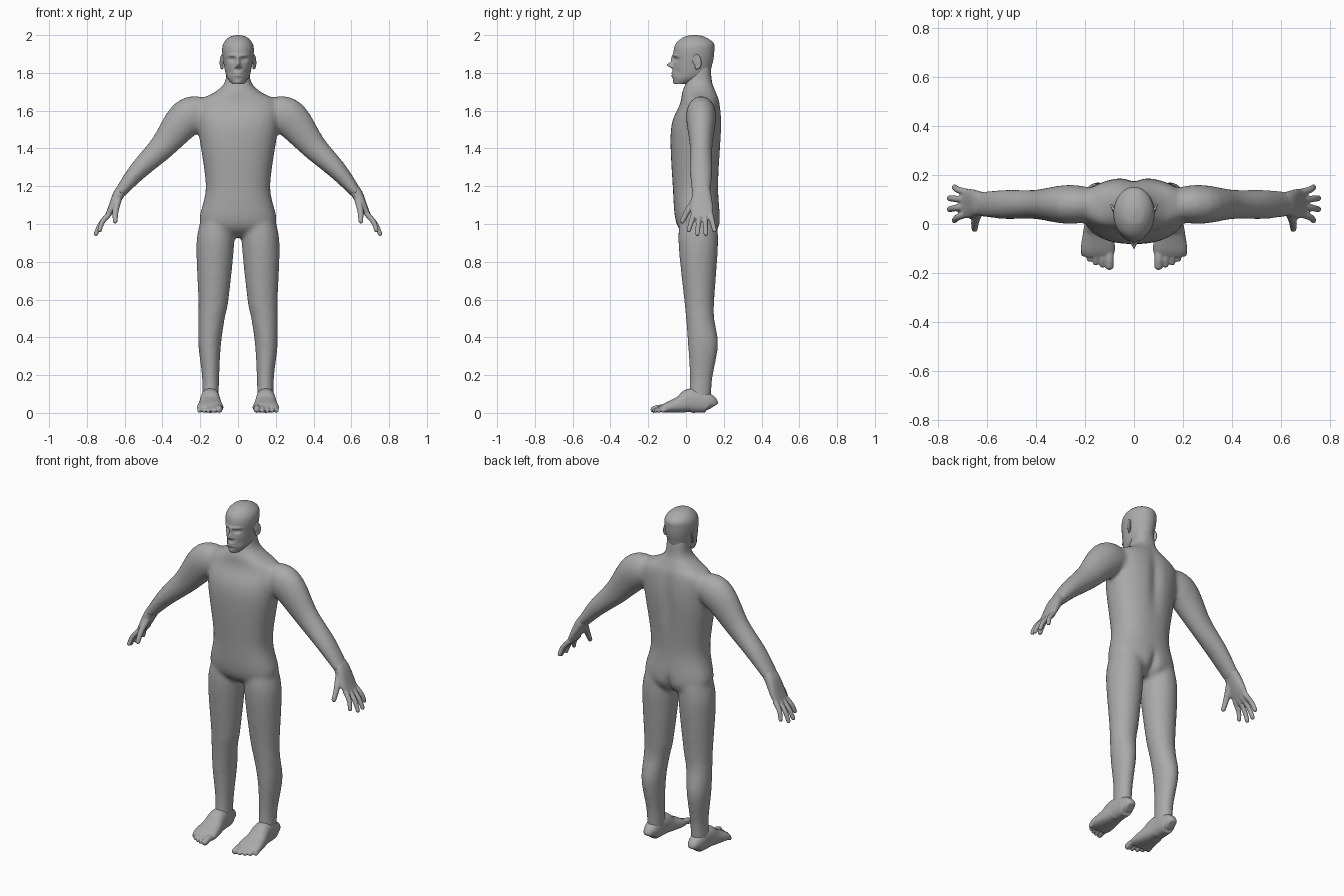
import bpy, bmesh, math
from mathutils import Vector, Matrix

if "Cube" in bpy.data.objects:
    bpy.data.objects.remove(bpy.data.objects["Cube"], do_unlink=True)

GREY = (0.4, 0.4, 0.4, 1)
skin = bpy.data.materials.new("plain_grey")
skin.use_nodes = True
skin.diffuse_color = GREY
skin.node_tree.nodes["Principled BSDF"].inputs["Base Color"].default_value = GREY
ACROSS, DEPTH, UP = Matrix.Identity(3)
SIDES = {"left": 1, "right": -1}


def spline(rows, steps):
    """Catmull-Rom curve through rows of numbers."""
    rows = [Vector(row) for row in rows]
    last = len(rows) - 1
    curve = []
    for i in range(last):
        start, end = rows[i], rows[i + 1]
        leave = (end - rows[max(i - 1, 0)]) / 2
        arrive = (rows[min(i + 2, last)] - start) / 2
        for step in range(steps):
            t = step / steps
            ease = t * t * (3 - 2 * t)
            curve.append(start.lerp(end, ease) + leave * t * (1 - t) ** 2 - arrive * t * t * (1 - t))
    return curve + [rows[last]]


def rounded(value, power):
    return math.copysign(abs(value) ** (2 / power), value)


def tube(bm, rows, ref, sides=32, steps=6, power=2, axis=None):
    """Skin oval rings; a row is a centre, the half size along ref and the half size across."""
    path = spline(rows, steps)
    last = len(path) - 1
    rings = []
    for i, row in enumerate(path):
        along = axis or Vector(path[min(i + 1, last)][:3]) - Vector(path[max(i - 1, 0)][:3])
        along = along.normalized()
        u = (ref - along * ref.dot(along)).normalized()
        v = along.cross(u)
        ring = []
        for k in range(sides):
            angle = math.tau * k / sides
            offset = u * row[3] * rounded(math.cos(angle), power)
            offset += v * row[4] * rounded(math.sin(angle), power)
            ring.append(bm.verts.new(Vector(row[:3]) + offset))
        rings.append(ring)
    for lower, upper in zip(rings, rings[1:]):
        for k in range(sides):
            bm.faces.new((lower[k - 1], lower[k], upper[k], upper[k - 1]))
    bm.faces.new(rings[0])
    bm.faces.new(rings[-1])


def level(z, wide, front, back, x=0):
    """Horizontal ring given by its half width and its front and back limits."""
    return x, (front + back) / 2, z, (back - front) / 2, wide


def ball(bm, centre, size):
    bmesh.ops.create_uvsphere(bm, u_segments=24, v_segments=14, radius=1,
                              matrix=Matrix.Translation(centre) @ Matrix.Diagonal((*size, 1)))


def digit(bm, points, root, tip, ref):
    """Tapered finger, toe or rim with rounded ends."""
    last = len(points) - 1
    radii = [root + (tip - root) * i / last for i in range(last + 1)]
    tube(bm, [(*point, r, r) for point, r in zip(points, radii)], ref, sides=16)
    for end in (0, last):
        ball(bm, points[end], [radii[end]] * 3)


def bump(vert, x, z, wide, tall):
    return math.exp(-((vert.co.x - x) / wide) ** 2 - ((vert.co.z - z) / tall) ** 2)


def finish(bm, name, voxel=None, smooth=0):
    bmesh.ops.recalc_face_normals(bm, faces=bm.faces)
    for face in bm.faces:
        face.smooth = True
    mesh = bpy.data.meshes.new(name)
    bm.to_mesh(mesh)
    bm.free()
    mesh.materials.append(skin)
    part = bpy.data.objects.new(name, mesh)
    bpy.context.collection.objects.link(part)
    if voxel:
        blend = part.modifiers.new("blend", 'REMESH')
        blend.mode, blend.voxel_size, blend.use_smooth_shade = 'VOXEL', voxel, True
        soften = part.modifiers.new("soften", 'SMOOTH')
        soften.factor, soften.iterations = 0.5, smooth
    return part


# Torso and neck, with a groove down the spine and between the buttocks
bm = bmesh.new()
tube(bm, [level(z=.93, wide=.06, front=.02, back=.13),
          level(z=1, wide=.2, front=-.05, back=.18),
          level(z=1.2, wide=.17, front=-.07, back=.17),
          level(z=1.5, wide=.21, front=-.08, back=.19),
          level(z=1.64, wide=.21, front=-.03, back=.18),
          level(z=1.7, wide=.12, front=-.02, back=.16),
          level(z=1.75, wide=.07, front=0, back=.14),
          level(z=1.84, wide=.06, front=.02, back=.13)], DEPTH, sides=64, power=2.3, axis=UP)
for vert in bm.verts:
    if vert.co.y > .06:
        vert.co.y -= .02 * bump(vert, 0, 1.5, .03, .16) + .03 * bump(vert, 0, .97, .02, .07)

# Arms from the shoulder to the wrist, legs from the hip to the ankle
for s in SIDES.values():
    arm = [(.14, 1.58, .06, .07), (.26, 1.57, .08, .1), (.4, 1.41, .06, .07),
           (.53, 1.28, .06, .05), (.63, 1.16, .05, .03)]
    tube(bm, [(s * x, .08, z, deep, thick) for x, z, deep, thick in arm], DEPTH)
    tube(bm, [level(z=1.04, wide=.08, front=-.03, back=.16, x=s * .11),
              level(z=.9, wide=.1, front=-.04, back=.17, x=s * .12),
              level(z=.6, wide=.08, front=-.01, back=.15, x=s * .13),
              level(z=.5, wide=.07, front=0, back=.15, x=s * .14),
              level(z=.36, wide=.06, front=.01, back=.17, x=s * .15),
              level(z=.18, wide=.045, front=.02, back=.14, x=s * .145),
              level(z=.04, wide=.045, front=.01, back=.13, x=s * .145)], DEPTH, axis=UP)
finish(bm, "body", .011, 9)

for side, s in SIDES.items():
    # Foot from heel to ball, then five toes
    bm = bmesh.new()
    foot = [(.14, .03, .02), (.12, .05, .04), (.03, .065, .05), (-.03, .045, .06),
            (-.1, .028, .07), (-.13, .018, .06)]
    tube(bm, [(s * .147, y, height, height, wide) for y, height, wide in foot], UP, power=2.4)
    for i in range(5):
        x, tip, r = .1 + .03 * i - .001 * i * i, .003 * i * i - .17, .012 if i else .018
        digit(bm, [(s * x, -.09, .026), (s * x, tip + .03, .026), (s * x, tip, r)], r, r, UP)
    finish(bm, side + "_foot", .005, 3)

    # Palm, four fingers fanned out, and thumb
    bm = bmesh.new()
    palm = [(.59, 1.21, .04, .03), (.63, 1.16, .05, .03), (.67, 1.08, .06, .02), (.7, 1.03, .05, .01)]
    tube(bm, [(s * x, .083, z, wide, thick) for x, z, wide, thick in palm], DEPTH, power=2.5)
    for i in range(4):
        curl = (i - 1.5) ** 2 / 100
        root = Vector((s * .685, .13 - .03 * i, 1.05))
        tip = Vector((s * (.755 - curl), .15 - .045 * i, .945 + curl))
        knuckle = root.lerp(tip, .5) + ACROSS * s * .01
        digit(bm, [root, knuckle, tip], .015, .012, DEPTH)
    digit(bm, [(s * .635, .05, 1.13), (s * .648, .01, 1.07), (s * .65, -.02, 1.015)], .02, .013, DEPTH)
    finish(bm, side + "_hand", .005, 3)

    # Ear: a bowl with a raised rim and a lobe
    bm = bmesh.new()
    ball(bm, (0, 0, 0), (.006, .02, .034))
    turns = [math.radians(angle) for angle in range(-110, 200, 30)]
    digit(bm, [(0, .02 * math.cos(a), .034 * math.sin(a)) for a in turns], .006, .005, ACROSS)
    ball(bm, (0, -.006, -.03), (.006, .01, .012))
    ear = finish(bm, side + "_ear", .003, 3)
    ear.location = (s * .084, .058, 1.86)
    ear.rotation_euler = (.15, 0, s * -.4)

# Head
bm = bmesh.new()
tube(bm, [level(z=1.74, wide=.03, front=-.06, back=0),
          level(z=1.78, wide=.06, front=-.07, back=.11),
          level(z=1.85, wide=.076, front=-.066, back=.14),
          level(z=1.92, wide=.084, front=-.065, back=.15),
          level(z=1.96, wide=.075, front=-.05, back=.145),
          level(z=1.99, wide=.045, front=-.01, back=.1),
          level(z=2, wide=.01, front=.03, back=.06)], DEPTH, sides=144, steps=16, axis=UP)

# Face pushed out of the head and pressed into it: x, height, width, tallness, push
EYES, MOUTH = 1.872, 1.792
face = [(0, EYES - .03, .011, .014, .034), (0, EYES, .01, .02, .013),
        (0, MOUTH, .02, .014, .01), (0, MOUTH, .022, .003, -.008), (0, 1.75, .02, .012, .006)]
for s in SIDES.values():
    nostril = (s * .013, EYES - .04, .007, .007, .012)
    brow = (s * .03, EYES + .02, .024, .008, .007)
    socket = (s * .032, EYES, .016, .01, -.016)
    eye = (s * .032, EYES, .01, .005, .008)
    cheek = (s * .045, MOUTH + .01, .014, .02, -.006)
    face += [nostril, brow, socket, eye, cheek]
for vert in bm.verts:
    if vert.co.y < .03:
        vert.co.y -= sum(push * bump(vert, *shape) for *shape, push in face)
finish(bm, "head")
